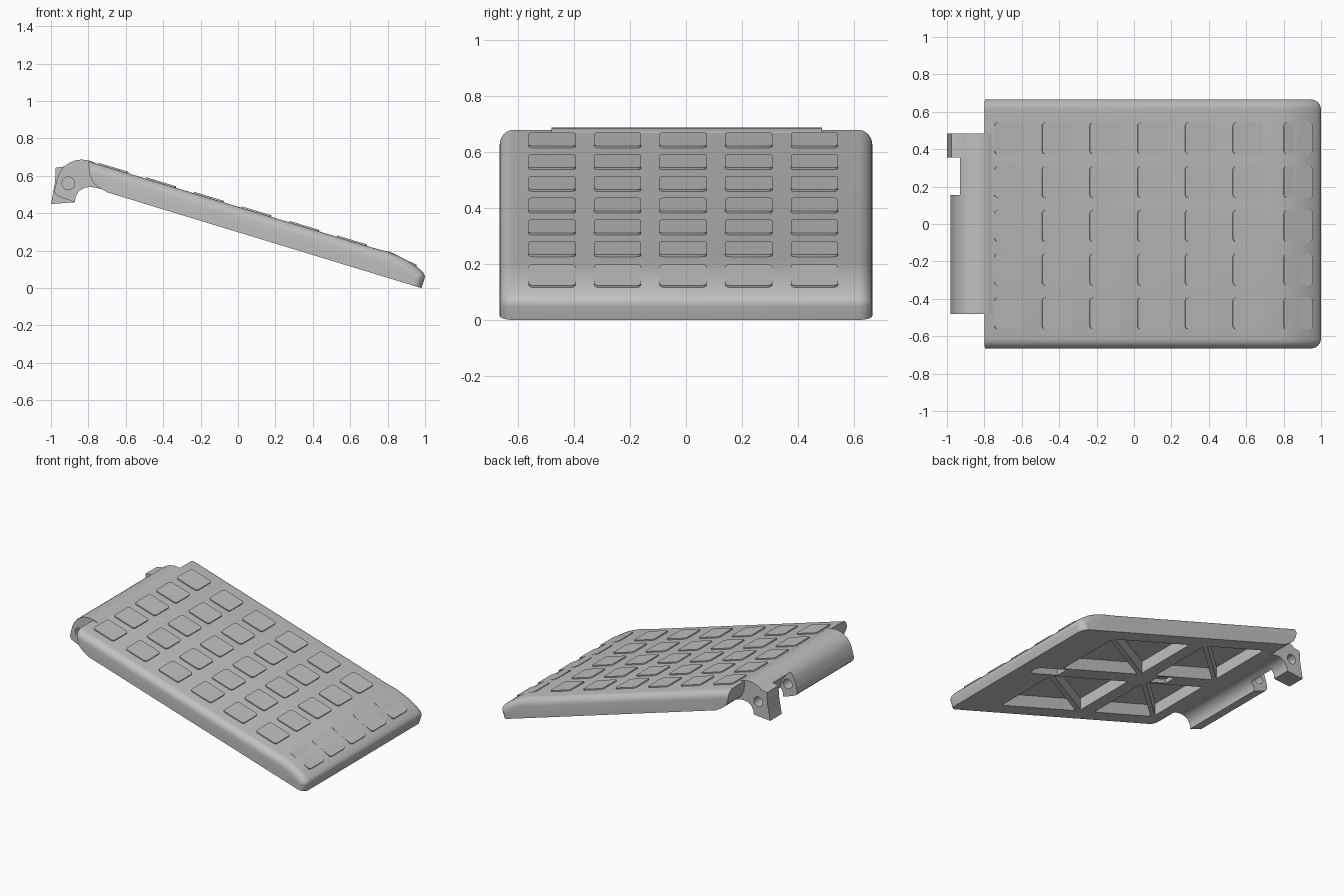
import bpy, bmesh, math
from mathutils import Matrix, Vector

old = bpy.data.objects.get("Cube")
if old:
    bpy.data.objects.remove(old)

grey = bpy.data.materials.new("plain grey")
grey.use_nodes = True
COLOUR = (0.53, 0.53, 0.53, 1)
grey.diffuse_color = COLOUR
grey.node_tree.nodes["Principled BSDF"].inputs["Base Color"].default_value = COLOUR

SLOPE = 0.3045
TILT = math.atan(SLOPE)


def top_z(x):
    return 0.435 - SLOPE * x


def bottom_z(x):
    return 0.299 - SLOPE * x


def make_object(name, bm):
    bmesh.ops.recalc_face_normals(bm, faces=bm.faces)
    mesh = bpy.data.meshes.new(name)
    bm.to_mesh(mesh)
    bm.free()
    mesh.materials.append(grey)
    obj = bpy.data.objects.new(name, mesh)
    bpy.context.collection.objects.link(obj)
    return obj


def prism(bm, points, offset):
    """Extrude a closed loop of 3D points by an offset."""
    face = bm.faces.new([bm.verts.new(p) for p in points])
    new = bmesh.ops.extrude_face_region(bm, geom=[face])["geom"]
    bmesh.ops.translate(bm, vec=offset, verts=[v for v in new if isinstance(v, bmesh.types.BMVert)])


def side_profile(bm, outline, y0, y1):
    prism(bm, [(x, y0, z) for x, z in outline], Vector((0, y1 - y0, 0)))


def underside_pocket(bm, outline, depth):
    prism(bm, [(x, y, bottom_z(x) - 0.02) for x, y in outline], Vector((0, 0, depth + 0.02)))


def activate(obj):
    bpy.ops.object.select_all(action='DESELECT')
    obj.select_set(True)
    bpy.context.view_layer.objects.active = obj


def cut(obj, bm):
    cutter = make_object("cutter", bm)
    cutter.hide_render = True
    mod = obj.modifiers.new("cut", 'BOOLEAN')
    mod.operation, mod.solver, mod.object = 'DIFFERENCE', 'EXACT', cutter
    activate(obj)
    bpy.ops.object.modifier_apply(modifier=mod.name)
    bpy.data.objects.remove(cutter)


def smooth(obj, angle=32):
    activate(obj)
    bpy.ops.object.shade_smooth_by_angle(angle=math.radians(angle))


# Sloping plate with a rounded toe and softened top edges
crown = [(-0.8, top_z(-0.8)), (0.72, top_z(0.72)), (0.8, 0.195), (0.86, 0.171), (0.91, 0.145),
         (0.95, 0.118), (0.98, 0.094), (0.993, 0.079), (0.999, 0.064), (0.997, 0.048), (0.98, 0.0)]
heel = [(-0.7, bottom_z(-0.7)), (-0.74, 0.535), (-0.775, 0.565), (-0.795, 0.61)]
bm = bmesh.new()
side_profile(bm, crown + heel, -0.665, 0.665)


def on_crown(v):
    return any(abs(v.co.x - x) + abs(v.co.z - z) < 1e-4 for x, z in crown)


rim = [e for e in bm.edges if all(on_crown(v) for v in e.verts)
       and abs(e.verts[0].co.y - e.verts[1].co.y) < 0.1]
bmesh.ops.bevel(bm, geom=rim, offset=0.05, segments=6, profile=0.5, affect='EDGES', clamp_overlap=False)
plate = make_object("pedal_plate", bm)

# Underside pockets: four rectangles, each split by one diagonal rib
bm = bmesh.new()
INNER, OUTER, RIB = 0.06, 0.55, 0.03
for x0, x1 in ((0.0, 0.64), (-0.62, -0.13)):
    for y0, y1 in ((INNER, OUTER), (-OUTER, -INNER)):
        slant = math.hypot(x1 - x0, y1 - y0)
        gx = RIB / 2 * slant / (y1 - y0)
        gy = RIB / 2 * slant / (x1 - x0)
        underside_pocket(bm, [(x1, y0), (x1, y1 - gy), (x0 + gx, y0)], 0.085)
        underside_pocket(bm, [(x0, y1), (x0, y0 + gy), (x1 - gx, y1)], 0.085)
cut(plate, bm)

# Toe slot and the central screw seat
bm = bmesh.new()
slot = [(0.6, -0.045), (0.6, 0.045)]
slot += [(0.8 + 0.045 * math.cos(t), 0.045 * math.sin(t))
         for t in (math.pi / 2 - i * math.pi / 10 for i in range(11))]
underside_pocket(bm, slot, 0.07)
underside_pocket(bm, [(-0.3, -0.045), (-0.3, 0.045), (-0.17, 0.045), (-0.17, -0.045)], 0.03)
cut(plate, bm)
bm = bmesh.new()
bmesh.ops.create_cone(bm, cap_ends=True, segments=20, radius1=0.025, radius2=0.025, depth=0.12,
                      matrix=Matrix.Translation((-0.235, 0, bottom_z(-0.235) + 0.02)))
cut(plate, bm)
smooth(plate)

# Hinge lip: curled hook, recessed middle and pointed lug
upper = [(-0.71, 0.6), (-0.74, 0.655), (-0.78, 0.677), (-0.81, 0.685), (-0.84, 0.687),
         (-0.875, 0.681), (-0.905, 0.668), (-0.93, 0.65)]
under = [(-0.872, 0.459), (-0.868, 0.49), (-0.85, 0.519), (-0.82, 0.536), (-0.79, 0.541),
         (-0.75, 0.535), (-0.71, 0.523)]
hook = [(-0.95, 0.625), (-0.963, 0.595), (-0.973, 0.56), (-0.981, 0.525), (-0.979, 0.508),
        (-0.968, 0.495), (-0.95, 0.487)]
lug = [(-0.975, 0.643), (-0.978, 0.57), (-1.0, 0.449)]
relief = [(-0.9, 0.625), (-0.87, 0.59), (-0.855, 0.55)]
PIN_X, PIN_Z = -0.907, 0.56
sections = (("hinge_hook", hook, under, -0.48, 0.155),
            ("hinge_bridge", relief, under[2:], 0.155, 0.355),
            ("hinge_lug", lug, under, 0.355, 0.485))
for name, tip, lower, y0, y1 in sections:
    bm = bmesh.new()
    side_profile(bm, upper + tip + lower, y0, y1)
    part = make_object(name, bm)
    if name != "hinge_bridge":
        # Pin bores, blind inside the hook
        bm = bmesh.new()
        for y, length in ((-0.48, 0.3), (0.33, 0.6)):
            spot = Matrix.Translation((PIN_X, y, PIN_Z)) @ Matrix.Rotation(math.pi / 2, 4, 'X')
            bmesh.ops.create_cone(bm, cap_ends=True, segments=24, radius1=0.034, radius2=0.034,
                                  depth=length, matrix=spot)
        cut(part, bm)
    smooth(part, 45)


# Grip pads in seven rows of five
def grip_pad(name, x, y, z, tilt, length):
    bm = bmesh.new()
    bmesh.ops.create_cube(bm, size=1, matrix=Matrix.Diagonal((length, 0.168, 0.04, 1)))
    uprights = [e for e in bm.edges if abs(e.verts[0].co.z - e.verts[1].co.z) > 0.01]
    bmesh.ops.bevel(bm, geom=uprights, offset=0.018, segments=4, profile=0.5, affect='EDGES')
    bmesh.ops.translate(bm, vec=(0, 0, -0.02), verts=bm.verts)
    bm.transform(Matrix.Translation((x, y, z)) @ Matrix.Rotation(tilt, 4, 'Y'))
    smooth(make_object(name, bm))


for row in range(7):
    for col in range(5):
        y = (col - 2) * 0.234 - 0.01
        name = f"grip_pad_{row + 1}_{col + 1}"
        if row < 6:
            x = -0.665 + row * 0.255
            grip_pad(name, x, y, top_z(x) + 0.008, TILT, 0.167)
        else:
            grip_pad(name, 0.879, y, 0.161, math.radians(26), 0.172)
